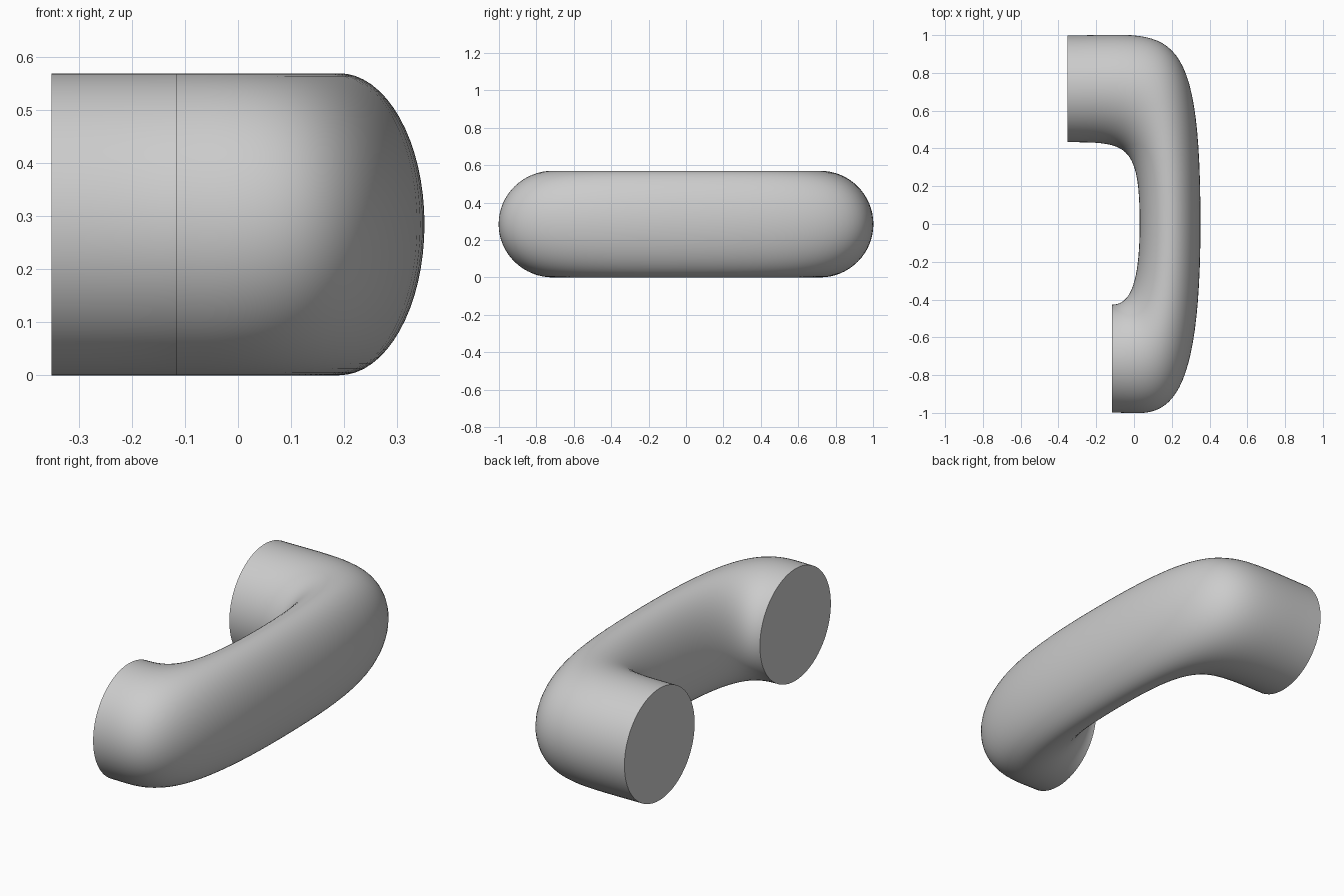
import bpy, bmesh, math
from mathutils import Vector

cube = bpy.data.objects.get("Cube")
if cube:
    bpy.data.objects.remove(cube)

HALF_HEIGHT = 0.285
SIDES = 64
STEPS = 28


def bezier(points, t):
    a, b, c, d = (Vector(p) for p in points)
    s = 1 - t
    return a * s**3 + b * 3 * s * s * t + c * 3 * s * t * t + d * t**3


# Outer and inner edges of each bend, from the cut end to the middle of the grip
back_outer = [(-0.352, 0.998), (0.18, 0.998), (0.352, 1.12), (0.352, 0)]
back_inner = [(-0.352, 0.433), (-0.04, 0.433), (0.03, 0.43), (0.03, 0)]
front_outer = [(-0.117, -0.998), (0.115, -0.998), (0.352, -1.12), (0.352, 0)]
front_inner = [(-0.117, -0.427), (-0.03, -0.427), (0.03, -0.34), (0.03, 0)]

steps = [i / STEPS for i in range(STEPS + 1)]
spans = [(bezier(back_outer, t), bezier(back_inner, t)) for t in steps]
spans += [(bezier(front_outer, t), bezier(front_inner, t)) for t in reversed(steps[:-1])]

# Tube of oval rings spanning the two edges
bm = bmesh.new()
rings = []
for outer, inner in spans:
    mid, half = (outer + inner) / 2, (outer - inner) / 2
    ring = []
    for k in range(SIDES):
        a = math.tau * k / SIDES
        p = mid + half * math.cos(a)
        ring.append(bm.verts.new((p.x, p.y, HALF_HEIGHT * (1 + math.sin(a)))))
    rings.append(ring)
for r, q in zip(rings, rings[1:]):
    for k in range(SIDES):
        n = (k + 1) % SIDES
        bm.faces.new((r[k], r[n], q[n], q[k]))

# Flat cut ends
bm.faces.new(rings[0])
bm.faces.new(rings[-1])
bmesh.ops.recalc_face_normals(bm, faces=bm.faces)

mesh = bpy.data.meshes.new("handle")
bm.to_mesh(mesh)
bm.free()
handle = bpy.data.objects.new("handle", mesh)
bpy.context.collection.objects.link(handle)

# Plain grey finish
grey = bpy.data.materials.new("light_grey")
grey.use_nodes = True
colour = (0.6, 0.6, 0.6, 1)
grey.diffuse_color = colour
grey.node_tree.nodes["Principled BSDF"].inputs["Base Color"].default_value = colour
mesh.materials.append(grey)

bpy.ops.object.select_all(action="DESELECT")
handle.select_set(True)
bpy.context.view_layer.objects.active = handle
bpy.ops.object.shade_smooth_by_angle(angle=math.radians(40))
